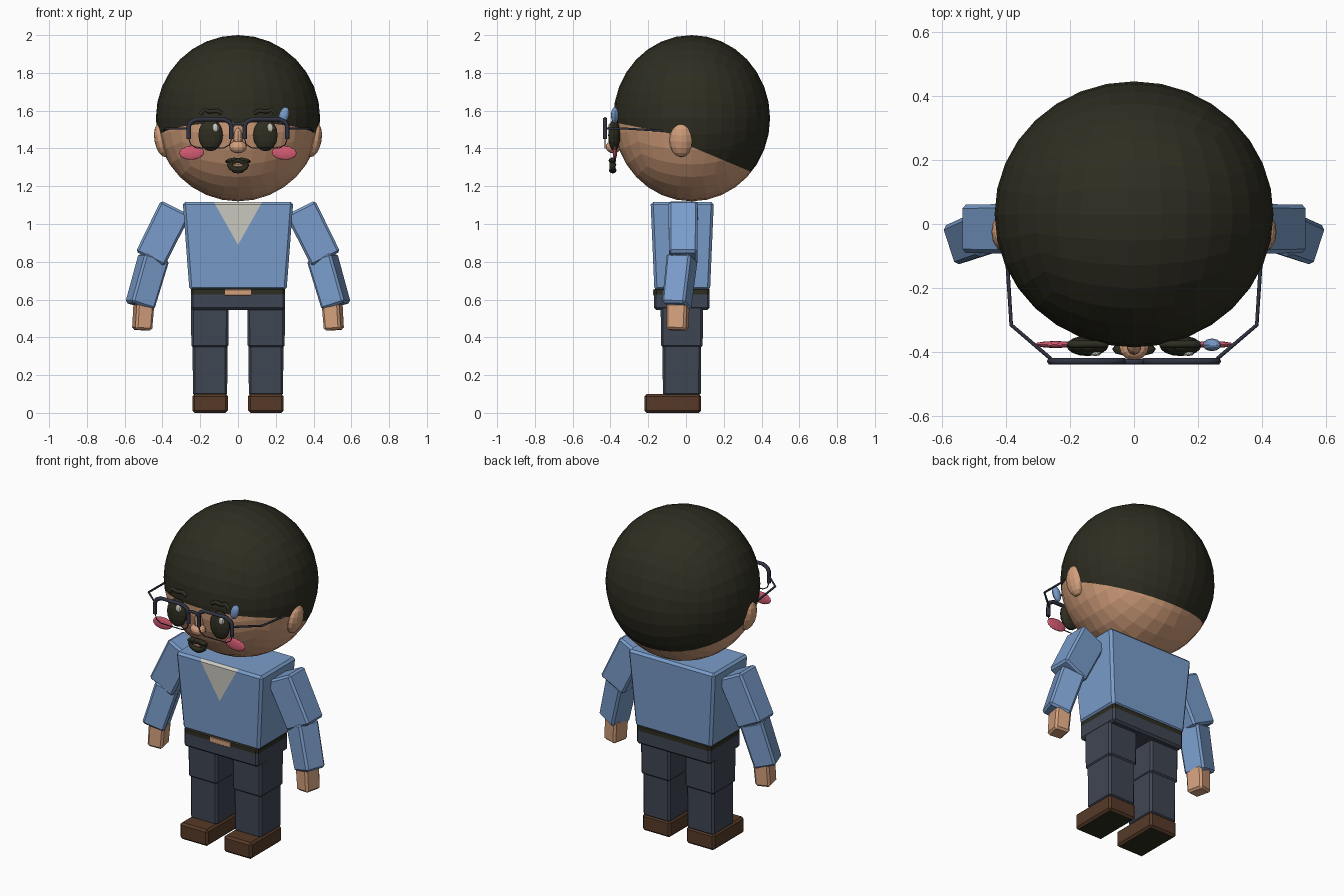
import bpy, bmesh, math
from mathutils import Matrix, Vector

if "Cube" in bpy.data.objects:
    bpy.data.objects.remove(bpy.data.objects["Cube"], do_unlink=True)


def material(name, rgb):
    lin = [((c / 255 + 0.055) / 1.055) ** 2.4 for c in rgb] + [1]
    m = bpy.data.materials.new(name)
    m.use_nodes = True
    m.diffuse_color = lin
    bsdf = next(n for n in m.node_tree.nodes if n.type == "BSDF_PRINCIPLED")
    bsdf.inputs["Base Color"].default_value = lin
    return m


skin = material("skin", (212, 160, 124))
dark = material("dark_hair", (46, 45, 33))
blue = material("shirt_blue", (122, 157, 203))
grey = material("light_grey", (204, 203, 194))
navy = material("trouser_navy", (63, 70, 83))
brown = material("shoe_brown", (86, 58, 40))
pink = material("cheek_pink", (212, 92, 114))
frame = material("frame_navy", (48, 51, 66))


def finish(bm, name, *mats):
    mesh = bpy.data.meshes.new(name)
    bm.normal_update()
    bm.to_mesh(mesh)
    bm.free()
    for m in mats:
        mesh.materials.append(m)
    ob = bpy.data.objects.new(name, mesh)
    bpy.context.collection.objects.link(ob)
    return ob


def block(top, bottom, size, taper=1.0, roll=0.0, bevel=0.012):
    """Bevelled box running from top to bottom, narrowed at the bottom."""
    top, bottom = Vector(top), Vector(bottom)
    axis = top - bottom
    bm = bmesh.new()
    bmesh.ops.create_cube(bm, size=1)
    for v in bm.verts:
        k = taper if v.co.z < 0 else 1
        v.co = Vector((v.co.x * size[0] * k, v.co.y * size[1] * k, v.co.z * axis.length))
    bmesh.ops.bevel(bm, geom=bm.edges[:], offset=bevel, segments=1, affect="EDGES")
    turn = Vector((0, 0, 1)).rotation_difference(axis).to_matrix().to_4x4()
    bm.transform(Matrix.Translation((top + bottom) / 2) @ turn @ Matrix.Rotation(roll, 4, "Z"))
    return bm


def ellipsoid(name, centre, radii, mat, tilt=0.0, segs=12, rings=8):
    bm = bmesh.new()
    bmesh.ops.create_uvsphere(bm, u_segments=segs, v_segments=rings, radius=1)
    bm.transform(Matrix.Translation(centre) @ Matrix.Rotation(tilt, 4, "Y")
                 @ Matrix.Diagonal((*radii, 1)))
    return finish(bm, name, mat)


def tube(name, points, radius, mat, cyclic=False):
    cu = bpy.data.curves.new(name, "CURVE")
    cu.dimensions = "3D"
    cu.bevel_depth = radius
    cu.bevel_resolution = 1
    cu.use_fill_caps = True
    sp = cu.splines.new("POLY")
    sp.points.add(len(points) - 1)
    for p, co in zip(sp.points, points):
        p.co = (*co, 1)
    sp.use_cyclic_u = cyclic
    cu.materials.append(mat)
    ob = bpy.data.objects.new(name, cu)
    bpy.context.collection.objects.link(ob)
    return ob


def split(bm, faces, point, normal):
    geom = list({e for f in faces for e in f.edges} | {v for f in faces for v in f.verts}) + faces
    bmesh.ops.bisect_plane(bm, geom=geom, plane_co=point, plane_no=normal)


# Head: rounded cube, cut along the hairline in front of and behind the ears
bm = bmesh.new()
bmesh.ops.create_cube(bm, size=2)
bmesh.ops.subdivide_edges(bm, edges=bm.edges[:], cuts=7, use_grid_fill=True)
for v in bm.verts:
    d = Vector([math.tan(c * math.pi / 4) for c in v.co]).normalized()
    v.co = Vector((d.x * 0.435, d.y * 0.415 + 0.03, d.z * 0.44 + 1.56))
EAR_Y = -0.02
FRONT_LINE = (Vector((0, -0.39, 1.54)), Vector((0, 0.2, 1)))
BACK_LINE = (Vector((0, 0.05, 1.4)), Vector((0, 0.42, 1)))
split(bm, bm.faces[:], (0, EAR_Y, 0), (0, 1, 0))
for sign, line in ((-1, FRONT_LINE), (1, BACK_LINE)):
    split(bm, [f for f in bm.faces if (f.calc_center_median().y - EAR_Y) * sign > 0], *line)
for f in bm.faces:
    c = f.calc_center_median()
    point, normal = FRONT_LINE if c.y < EAR_Y else BACK_LINE
    f.material_index = int((c - point).dot(normal) > 0)
finish(bm, "head", skin, dark)

# Torso with a V-shaped undershirt
bm = block((0, -0.02, 1.117), (0, -0.02, 0.65), (0.585, 0.335), 0.88, bevel=0.014)
V_TIP = Vector((0, 0, 0.89))
V_SIDES = [Vector((s * 0.23, 0, -0.13)) for s in (1, -1)]
for n in V_SIDES:
    split(bm, [f for f in bm.faces if f.normal.y < -0.5], V_TIP, n)
    bm.normal_update()
for f in bm.faces:
    c = f.calc_center_median()
    inside = all((c - V_TIP).dot(n) < 0 for n in V_SIDES)
    f.material_index = int(inside and f.normal.y < -0.5)
finish(bm, "torso", blue, grey)

# Hips with a belt band and buckle
bm = block((0, -0.022, 0.665), (0, -0.022, 0.545), (0.5, 0.295))
split(bm, bm.faces[:], (0, 0, 0.628), (0, 0, 1))
for f in bm.faces:
    f.material_index = int(f.calc_center_median().z > 0.628)
finish(bm, "hips", navy, dark)
finish(block((0, -0.17, 0.653), (0, -0.17, 0.622), (0.14, 0.009), bevel=0.002), "buckle", skin)

for s, side in ((1, "left"), (-1, "right")):
    # Arms
    finish(block((s * 0.33, -0.015, 1.085), (s * 0.465, -0.015, 0.815), (0.175, 0.155), 0.97),
           side + "_upper_arm", blue)
    finish(block((s * 0.445, -0.02, 0.825), (s * 0.52, -0.05, 0.565), (0.14, 0.135), 0.95,
                 roll=math.radians(-18 * s)), side + "_forearm", blue)
    finish(block((s * 0.498, -0.042, 0.58), (s * 0.508, -0.046, 0.438), (0.095, 0.11), 0.96,
                 roll=math.radians(-12 * s)), side + "_hand", skin)
    # Legs and shoes
    finish(block((s * 0.149, -0.022, 0.6), (s * 0.149, -0.022, 0.345), (0.2, 0.225), 0.98),
           side + "_thigh", navy)
    finish(block((s * 0.148, -0.022, 0.365), (s * 0.148, -0.022, 0.09), (0.185, 0.205), 0.98),
           side + "_shin", navy)
    bm = block((s * 0.148, -0.07, 0.1), (s * 0.148, -0.07, 0), (0.188, 0.3))
    bm.normal_update()
    for f in bm.faces:
        f.material_index = int(f.normal.z < -0.9)
    finish(bm, side + "_shoe", brown, dark)

    # Face features
    ellipsoid(side + "_ear", (s * 0.402, -0.025, 1.443), (0.04, 0.063, 0.09), skin, s * 0.2)
    ellipsoid(side + "_eye", (s * 0.145, -0.38, 1.47), (0.065, 0.032, 0.085), dark, segs=16)
    ellipsoid(side + "_eye_highlight", (s * 0.145 + 0.025, -0.404, 1.51),
              (0.018, 0.008, 0.022), grey, segs=8, rings=6)
    ellipsoid(side + "_cheek", (s * 0.245, -0.376, 1.377), (0.066, 0.011, 0.037), pink, s * 0.05)
    tube(side + "_eyebrow", [(s * x, -0.375, z) for x, z in
         ((0.085, 1.585), (0.11, 1.6), (0.15, 1.595), (0.18, 1.605), (0.2, 1.58))], 0.012, dark)

    # Spectacles: heavy upper rim, fine lower rim, folded temple
    def lens(pts):
        return [(s * x, -0.428, z) for x, z in pts]
    tube(side + "_upper_rim", lens([(0.26, 1.45), (0.26, 1.52), (0.25, 1.54), (0.22, 1.555),
         (0.075, 1.555), (0.045, 1.54), (0.035, 1.52), (0.035, 1.45)]), 0.012, frame)
    tube(side + "_lower_rim", lens([(0.26, 1.45), (0.25, 1.42), (0.22, 1.402),
         (0.075, 1.402), (0.045, 1.42), (0.035, 1.45)]), 0.003, frame)
    tube(side + "_temple", [(s * 0.26, -0.42, 1.505), (s * 0.383, -0.315, 1.505),
         (s * 0.396, -0.11, 1.492)], 0.006, frame)

tube("spectacle_bridge", [(-0.035, -0.428, 1.51), (-0.018, -0.43, 1.53),
     (0.018, -0.43, 1.53), (0.035, -0.428, 1.51)], 0.009, frame)

# Nose, sweat drop and beard
ellipsoid("nose_tip", (0, -0.385, 1.408), (0.046, 0.04, 0.034), skin)
ellipsoid("nose_bridge", (0, -0.375, 1.45), (0.024, 0.034, 0.06), skin)
ellipsoid("sweat_drop", (0.243, -0.377, 1.575), (0.026, 0.02, 0.046), blue, 0.3)
tube("beard_ring", [(0.045 * math.cos(a), -0.39, 1.312 + 0.025 * math.sin(a))
     for a in (i * math.tau / 12 for i in range(12))], 0.016, dark, True)
for s, side in ((1, "left"), (-1, "right")):
    ellipsoid(side + "_moustache", (s * 0.033, -0.39, 1.336), (0.036, 0.02, 0.014), dark, s * 0.2,
              segs=8, rings=6)
ellipsoid("chin_beard", (0, -0.388, 1.284), (0.035, 0.02, 0.016), dark, segs=8, rings=6)
ellipsoid("mouth", (0, -0.385, 1.314), (0.034, 0.016, 0.013), skin, segs=8, rings=6)
